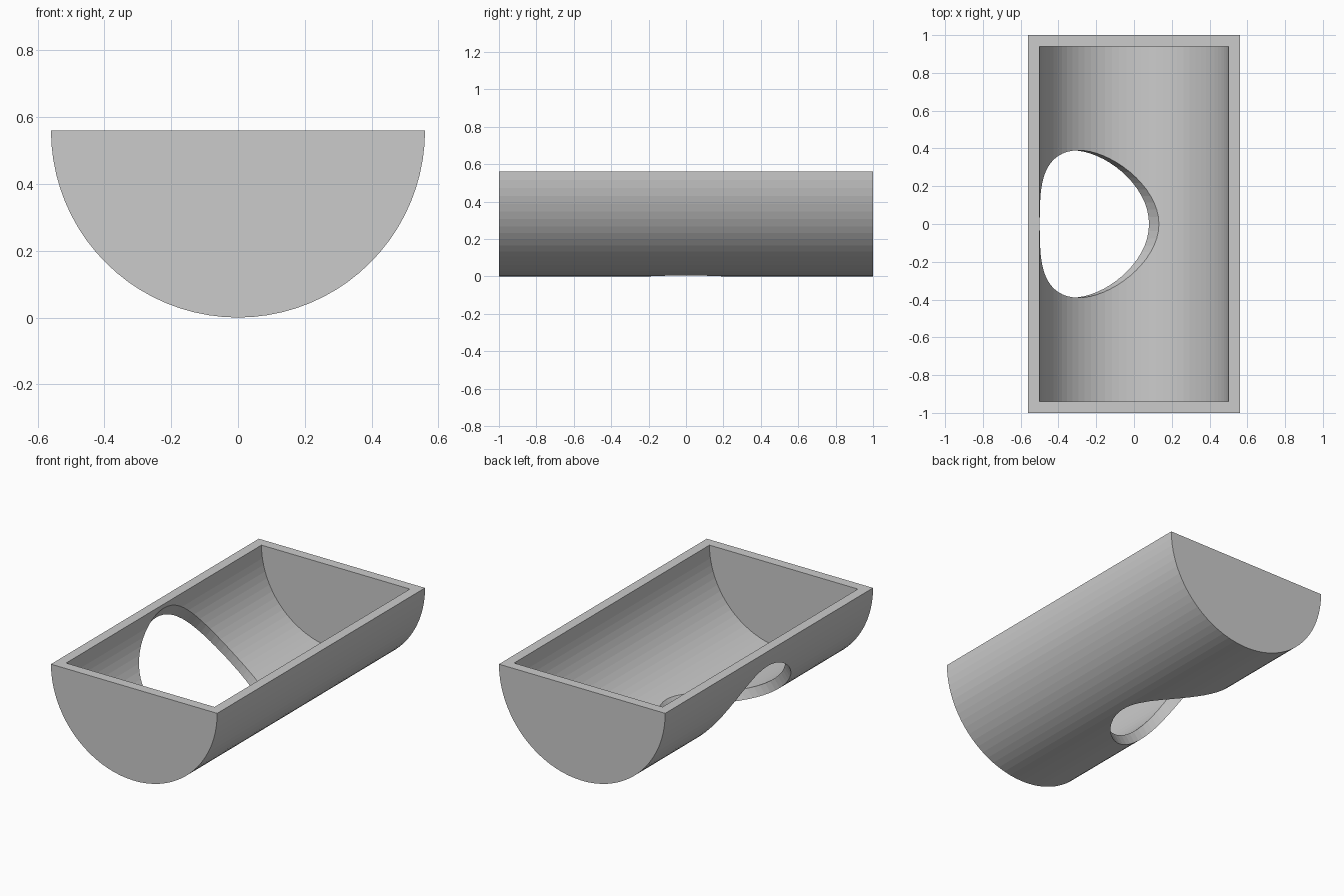
import bpy, bmesh, math
from mathutils import Matrix

if "Cube" in bpy.data.objects:
    bpy.data.objects.remove(bpy.data.objects["Cube"])

R_OUT, R_IN, WALL, HALF = 0.56, 0.50, 0.06, 1.0
SEGS = 40                      # facets over the half circle
HOLE_R, TILT = 0.39, math.radians(36)


def half_cylinder(bm, radius, half_len, top):
    """Closed half-round bar along y, its axis at z = R_OUT, raised to z = top."""
    pts = [(radius * math.cos(a), R_OUT + radius * math.sin(a))
           for a in (math.pi + math.pi * i / SEGS for i in range(SEGS + 1))]
    if top > R_OUT:
        pts += [(radius, top), (-radius, top)]
    face = bm.faces.new([bm.verts.new((x, -half_len, z)) for x, z in pts])
    ext = bmesh.ops.extrude_face_region(bm, geom=[face])
    verts = [v for v in ext["geom"] if isinstance(v, bmesh.types.BMVert)]
    bmesh.ops.translate(bm, verts=verts, vec=(0, 2 * half_len, 0))
    bmesh.ops.recalc_face_normals(bm, faces=bm.faces)


def make_object(name, bm):
    mesh = bpy.data.meshes.new(name)
    bm.to_mesh(mesh)
    bm.free()
    obj = bpy.data.objects.new(name, mesh)
    bpy.context.collection.objects.link(obj)
    return obj


# trough body
bm = bmesh.new()
half_cylinder(bm, R_OUT, HALF, R_OUT)
trough = make_object("trough", bm)

# hollow inside
bm = bmesh.new()
half_cylinder(bm, R_IN, HALF - WALL, R_OUT + 0.2)
cavity = make_object("cavity_cutter", bm)

# round opening, bored radially through the left lower wall
bm = bmesh.new()
bmesh.ops.create_cone(bm, cap_ends=True, segments=64, radius1=HOLE_R,
                      radius2=HOLE_R, depth=0.7,
                      matrix=Matrix.Translation((0, 0, R_OUT))
                      @ Matrix.Rotation(TILT, 4, 'Y')
                      @ Matrix.Translation((0, 0, -0.51)))
opening = make_object("opening_cutter", bm)

for cutter in (cavity, opening):
    mod = trough.modifiers.new(cutter.name, 'BOOLEAN')
    mod.operation = 'DIFFERENCE'
    mod.solver = 'EXACT'
    mod.object = cutter
    bpy.context.view_layer.objects.active = trough
    bpy.ops.object.modifier_apply(modifier=mod.name)
    bpy.data.objects.remove(cutter, do_unlink=True)
